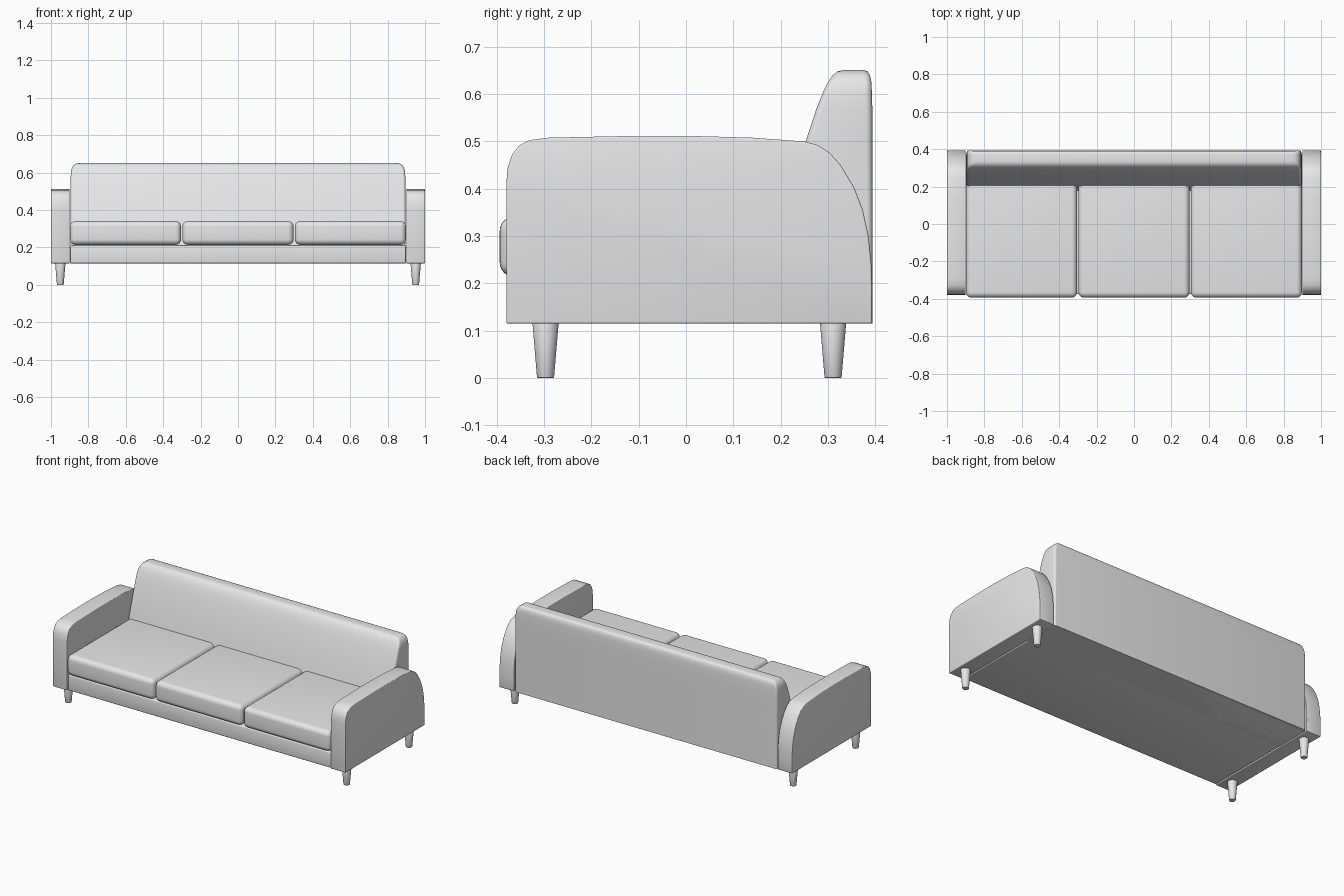
import bpy, bmesh, math
from mathutils import Vector

if "Cube" in bpy.data.objects:
    bpy.data.objects.remove(bpy.data.objects["Cube"], do_unlink=True)

GREY = (0.8, 0.8, 0.8, 1)
fabric = bpy.data.materials.new("light_grey")
fabric.use_nodes = True
fabric.diffuse_color = GREY
fabric.node_tree.nodes["Principled BSDF"].inputs["Base Color"].default_value = GREY


def finish(bm, name, bevel=0, segments=4):
    """Turn a bmesh into a smooth shaded object with rounded edges."""
    bmesh.ops.recalc_face_normals(bm, faces=bm.faces)
    mesh = bpy.data.meshes.new(name)
    bm.to_mesh(mesh)
    bm.free()
    mesh.materials.append(fabric)
    obj = bpy.data.objects.new(name, mesh)
    bpy.context.collection.objects.link(obj)
    bpy.ops.object.select_all(action='DESELECT')
    obj.select_set(True)
    bpy.context.view_layer.objects.active = obj
    if bevel:
        mod = obj.modifiers.new("rounded_edges", 'BEVEL')
        mod.width, mod.segments = bevel, segments
        mod.limit_method, mod.angle_limit = 'ANGLE', math.radians(40)
        bpy.ops.object.modifier_apply(modifier=mod.name)
    bpy.ops.object.shade_smooth_by_angle(angle=math.radians(40))
    return obj


def box(name, low, high, bevel, segments=4):
    bm = bmesh.new()
    bmesh.ops.create_cube(bm, size=1)
    low, high = Vector(low), Vector(high)
    for v in bm.verts:
        v.co = (low + high) / 2 + v.co * (high - low)
    return finish(bm, name, bevel, segments)


def rounded_ring(bm, z, half, y0, y1, r, steps=5):
    """One horizontal rounded rectangle of the backrest."""
    ring = []
    for k, (sx, y) in enumerate([(1, y1 - r), (-1, y1 - r), (-1, y0 + r), (1, y0 + r)]):
        for i in range(steps + 1):
            a = math.pi / 2 * (k + i / steps)
            ring.append(bm.verts.new((sx * (half - r) + r * math.cos(a), y + r * math.sin(a), z)))
    return ring


# Arms: side profile (y, z) extruded across the arm width
ARM = [(-.38, .115), (-.38, .41), (-.377, .445), (-.368, .472), (-.352, .492),
       (-.33, .503), (-.29, .508), (-.1, .512), (0, .512), (.14, .508), (.25, .5),
       (.28, .492), (.304, .476), (.327, .45), (.355, .404), (.374, .355),
       (.386, .3), (.392, .24), (.393, .19), (.393, .115)]
for side, sign in (("left", 1), ("right", -1)):
    bm = bmesh.new()
    face = bm.faces.new([bm.verts.new((sign * .9, y, z)) for y, z in ARM])
    new = bmesh.ops.extrude_face_region(bm, geom=[face])["geom"]
    bmesh.ops.translate(bm, vec=(sign * .1, 0, 0),
                        verts=[g for g in new if isinstance(g, bmesh.types.BMVert)])
    finish(bm, side + "_arm", .004, 3)

    # Tapered legs under each arm
    for end, y in (("front", -.297), ("back", .311)):
        bm = bmesh.new()
        bmesh.ops.create_cone(bm, cap_ends=True, segments=32, radius1=.018,
                              radius2=.028, depth=.12)
        bmesh.ops.translate(bm, vec=(sign * .95, y, .06), verts=bm.verts)
        finish(bm, f"{end}_{side}_leg", .002, 2)

# Backrest: stacked rows of z, half width, front y, back y, corner radius
ROWS = [(.115, .895, .16, .394, .012), (.34, .895, .205, .394, .012),
        (.5, .895, .253, .394, .014), (.57, .895, .276, .394, .014),
        (.605, .893, .29, .393, .014), (.625, .888, .3, .392, .014),
        (.64, .878, .31, .389, .014), (.648, .866, .32, .384, .014),
        (.651, .85, .332, .376, .012)]
bm = bmesh.new()
rings = [rounded_ring(bm, *row) for row in ROWS]
for a, b in zip(rings, rings[1:]):
    for i in range(len(a)):
        j = (i + 1) % len(a)
        bm.faces.new((a[i], a[j], b[j], b[i]))
bm.faces.new(rings[0])
bm.faces.new(rings[-1])
finish(bm, "backrest")

# Seat base and three cushions
box("seat_base", (-.897, -.375, .115), (.897, .38, .212), .006, 3)
for name, x0, x1 in (("right", -.898, -.304), ("middle", -.297, .297), ("left", .304, .898)):
    box(name + "_cushion", (x0, -.394, .214), (x1, .23, .341), .03, 6)
